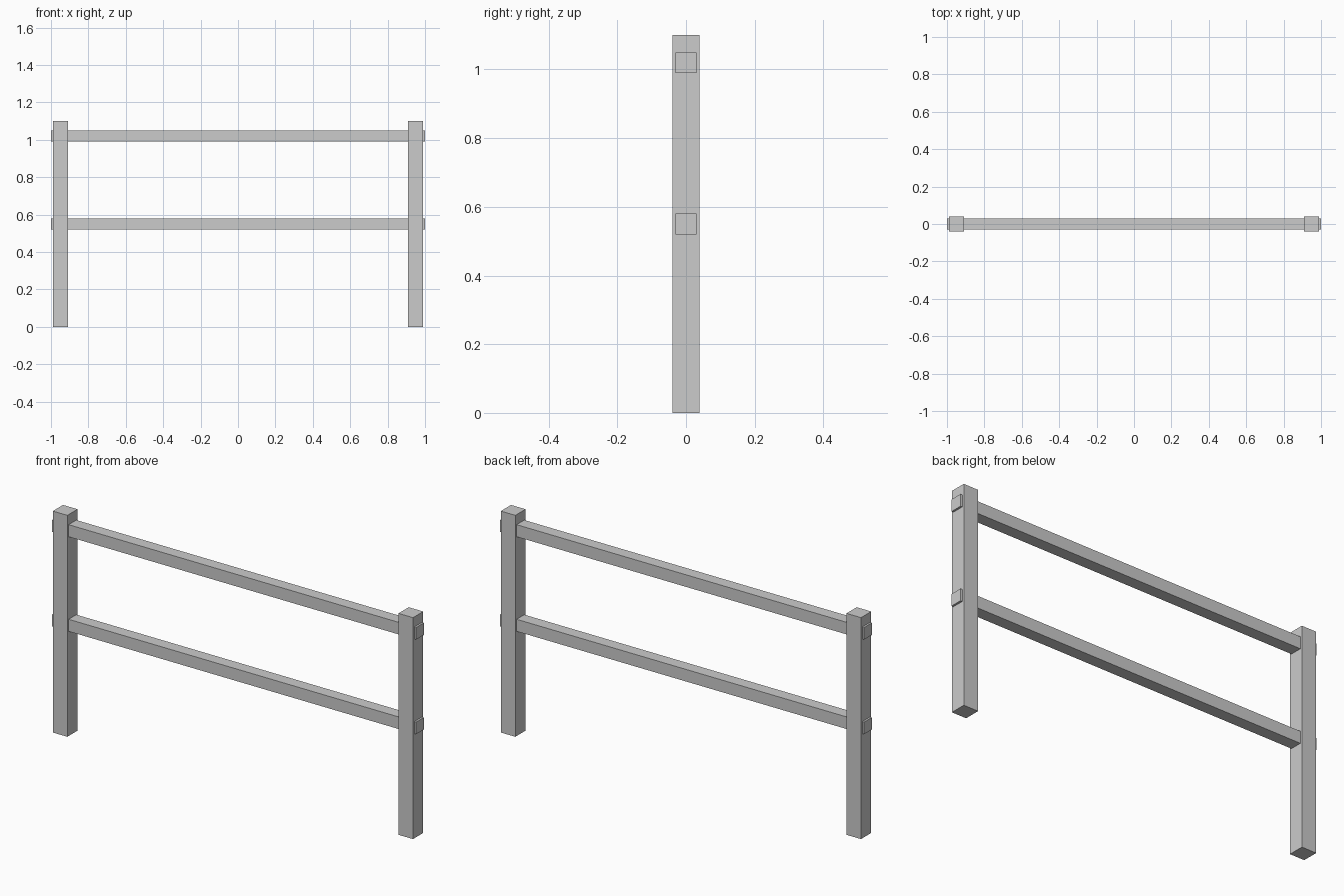
import bpy

if "Cube" in bpy.data.objects:
    bpy.data.objects.remove(bpy.data.objects["Cube"])


def box(name, size, centre):
    bpy.ops.mesh.primitive_cube_add(size=1, location=centre)
    ob = bpy.context.object
    ob.name = name
    ob.scale = size
    bpy.ops.object.transform_apply(location=False, rotation=False, scale=True)
    return ob


# Upright square posts
for side, x in (("left", -0.95), ("right", 0.95)):
    box(f"{side}_post", (0.08, 0.08, 1.10), (x, 0, 0.55))

# Horizontal rails running through both posts, ends just proud
for level, z in (("lower", 0.55), ("upper", 1.02)):
    box(f"{level}_rail", (2.0, 0.06, 0.06), (0, 0, z))
